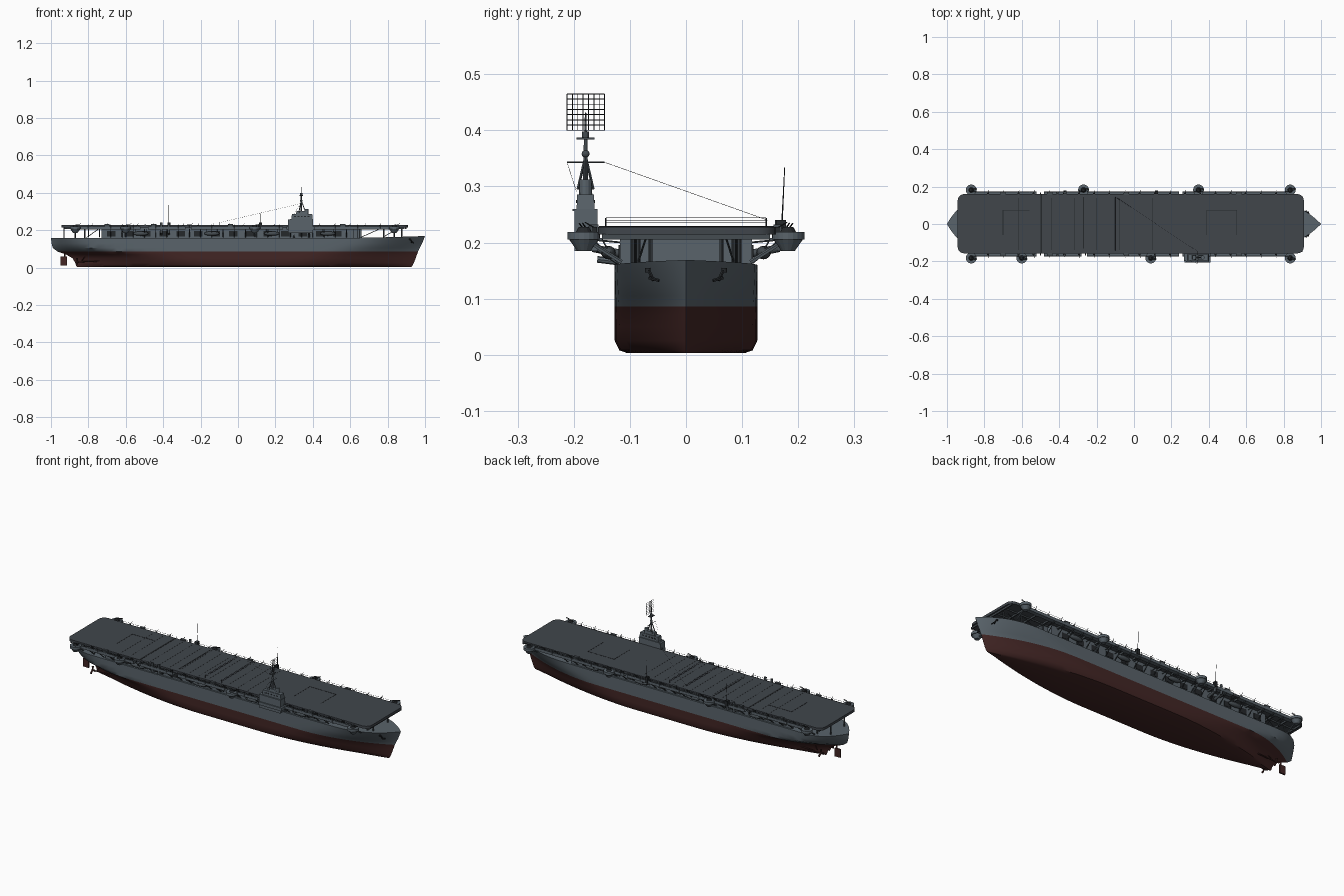
import bpy
import bmesh
from math import pi, cos, sin
from mathutils import Vector, Matrix

cube = bpy.data.objects.get("Cube")
if cube:
    bpy.data.objects.remove(cube, do_unlink=True)


def material(name, rgb):
    m = bpy.data.materials.new(name)
    m.use_nodes = True
    m.diffuse_color = (*rgb, 1)
    bsdf = m.node_tree.nodes["Principled BSDF"]
    bsdf.inputs["Base Color"].default_value = (*rgb, 1)
    bsdf.inputs["Roughness"].default_value = 0.7
    return m


GREY = material("hull grey", (0.10, 0.125, 0.145))
DECK = material("deck blue grey", (0.052, 0.061, 0.071))
RED = material("bottom red", (0.055, 0.019, 0.018))
DARK = material("dark fittings", (0.018, 0.021, 0.024))
STEEL = material("fitting grey", (0.06, 0.073, 0.083))


class Part:
    """Collects primitives into one named object."""

    def __init__(self, name, *mats):
        self.name, self.mats, self.bm = name, mats, bmesh.new()

    def box(self, x0, x1, y0, y1, z0, z1, taper=1.0):
        made = bmesh.ops.create_cube(self.bm, size=1)["verts"]
        for v in made:
            k = taper if v.co.z > 0 else 1
            v.co = Vector(((x0 + x1) / 2 + v.co.x * k * (x1 - x0),
                           (y0 + y1) / 2 + v.co.y * k * (y1 - y0),
                           z0 if v.co.z < 0 else z1))
        return made

    def rod(self, a, b, r, r2=None, sides=5):
        a, b = Vector(a), Vector(b)
        d = b - a
        mat = Matrix.Translation((a + b) / 2) @ d.to_track_quat("Z", "Y").to_matrix().to_4x4()
        bmesh.ops.create_cone(self.bm, cap_ends=True, segments=sides, radius1=r,
                              radius2=r if r2 is None else r2, depth=d.length, matrix=mat)

    def post(self, x, y, z0, z1, r, r2=None, sides=12):
        self.rod((x, y, z0), (x, y, z1), r, r2, sides)

    def ball(self, p, size):
        mat = Matrix.Translation(p) @ Matrix.Diagonal((*size, 1))
        bmesh.ops.create_uvsphere(self.bm, u_segments=14, v_segments=8, radius=1, matrix=mat)

    def done(self, smooth=False):
        bmesh.ops.recalc_face_normals(self.bm, faces=self.bm.faces)
        mesh = bpy.data.meshes.new(self.name)
        self.bm.to_mesh(mesh)
        self.bm.free()
        ob = bpy.data.objects.new(self.name, mesh)
        bpy.context.collection.objects.link(ob)
        for m in self.mats:
            mesh.materials.append(m)
        if smooth:
            bpy.ops.object.select_all(action="DESELECT")
            ob.select_set(True)
            bpy.context.view_layer.objects.active = ob
            bpy.ops.object.shade_smooth_by_angle(angle=0.6)
        return ob


# Hull levels: height, stern x, bow x, half beam, stern taper, bow taper, fullness
LEVELS = [
    (.003, -.86, .925, .105, .75, .75, 1.7),
    (.008, -.865, .932, .119, .70, .70, 1.8),
    (.025, -.87, .94, .127, .65, .65, 1.9),
    (.05, -.885, .95, .127, .60, .60, 1.9),
    (.07, -.92, .957, .127, .50, .55, 2),
    (.086, -.965, .963, .127, .35, .50, 2),
    (.105, -.99, .972, .127, .26, .45, 2.2),
    (.13, -.997, .985, .127, .22, .40, 2.5),
    (.158, -1, 1, .127, .20, .35, 2.8)]
STATIONS = 48


def ease(t, p):
    return 1 - (1 - min(max(t, 0), 1)) ** p


hull = Part("hull", GREY, RED)
rows = []
for i, (z, xs, xb, half, ls, lb, p) in enumerate(LEVELS):
    sides = {1: [], -1: []}
    for k in range(STATIONS + 1):
        x = xs + (xb - xs) * (1 - cos(pi * k / STATIONS)) / 2
        y = half * ease((x - xs) / ls, p) * ease((xb - x) / lb, p)
        rise = 0.011 * max(0, (x - .45) / .55) ** 2 if i == len(LEVELS) - 1 else 0
        for s in sides:
            sides[s].append(hull.bm.verts.new((x, s * y, z + rise)))
    rows.append(sides)


def strip(a, b, index):
    for k in range(STATIONS):
        hull.bm.faces.new((a[k], a[k + 1], b[k + 1], b[k])).material_index = index


for i in range(len(rows) - 1):
    for s in (1, -1):
        strip(rows[i][s], rows[i + 1][s], 1 if LEVELS[i + 1][0] < .09 else 0)
strip(rows[0][1], rows[0][-1], 1)
strip(rows[-1][1], rows[-1][-1], 0)
bmesh.ops.remove_doubles(hull.bm, verts=hull.bm.verts, dist=1e-5)
hull.done(True)

# Rudder, shafts and propellers
rudder = Part("rudder", RED)
rudder.box(-.95, -.915, -.004, .004, .012, .058)
rudder.post(-.925, 0, .05, .09, .004)
rudder.done()
screws = Part("propellers", RED)
for s in (1, -1):
    y = s * .045
    screws.rod((-.86, y, .03), (-.68, y, .037), .003, sides=8)
    screws.rod((-.84, y, .03), (-.81, y * .6, .07), .002)
    screws.rod((-.868, y, .03), (-.85, y, .03), .003, .005, 8)
    for k in range(3):
        a = 2 * pi * k / 3
        screws.rod((-.86, y, .03), (-.86, y + .021 * sin(a), .03 + .021 * cos(a)), .003, .006)
screws.done()

# Hangar with dark openings
hangar = Part("hangar", GREY)
hangar.box(-.73, .62, -.118, .118, .155, .216)
hangar.box(.62, .66, -.09, .09, .155, .216)
hangar.done()
openings = Part("hangar_openings", DARK)
for s in (1, -1):
    for k in range(14):
        x = -.70 + k * .093
        y = s * .1185
        openings.box(x, x + .045, y - .002, y + .002, .167, .196)
openings.done()

# Flight deck
deck = Part("flight_deck", DECK)
deck.box(-.943, .908, -.157, .16, .214, .228)
corners = [e for e in deck.bm.edges if abs(e.verts[0].co.z - e.verts[1].co.z) > .01]
bmesh.ops.bevel(deck.bm, geom=corners, offset=.035, segments=5, affect="EDGES", profile=.5)
deck.done(True)

# Elevator outlines and deck seams
lines = Part("deck_lines", DARK)
for x0, x1, xv in ((-.70, -.56, -.70), (.39, .55, .55)):
    lines.box(x0, x1, .072, .076, .2275, .2287)
    lines.box(xv - .002, xv + .002, -.06, .076, .2275, .2287)
lines.box(.388, .391, -.06, .076, .2275, .2287)
lines.box(-.499, -.491, -.155, .158, .2275, .229)
lines.box(-.273, -.267, -.13, .145, .2275, .229)
for k in range(14):
    x = -.62 + k * .06
    lines.box(x, x + .0012, -.14, .14, .2275, .2285)
lines.done()

# Crash barrier wires
barrier = Part("barrier_wires", DARK)
for x in (-.1, .0):
    for s in (1, -1):
        barrier.rod((x, s * .143, .226), (x, s * .143, .244), .0012)
    for z in (.235, .240, .244):
        barrier.rod((x, -.143, z), (x, .143, z), .0005, sides=4)
barrier.done()

# Deck supports over bow and stern
beams = Part("deck_beams", STEEL)
for k in range(24):
    x = -.92 + k * .079
    beams.box(x - .003, x + .003, -.15, .15, .205, .215)
for y in (-.1, -.035, .035, .1):
    beams.box(-.93, -.73, y - .002, y + .002, .207, .215)
    beams.box(.62, .89, y - .002, y + .002, .207, .215)
for s in (1, -1):
    for x, y in ((-.93, .06), (-.87, .09), (-.82, .105), (.65, .095), (.78, .085), (.875, .063)):
        beams.post(x, s * y, .155, .215, .0035, sides=8)
    beams.rod((.66, s * .09, .163), (.77, s * .09, .212), .002)
    beams.rod((.78, s * .085, .165), (.86, s * .07, .212), .002)
    beams.rod((-.81, s * .105, .16), (-.74, s * .11, .21), .002)
beams.done()

# Side galleries, brackets and rails
gallery = Part("side_galleries", GREY)
rails = Part("gallery_rails", STEEL)
brackets = Part("gallery_brackets", STEEL)
for s in (1, -1):
    for x0, x1 in ((-.86, -.52), (-.48, -.28), (-.25, .24), (.26, .84)):
        y0, y1 = sorted((s * .15, s * .173))
        gallery.box(x0, x1, y0, y1, .204, .208)
        y0, y1 = sorted((s * .171, s * .173))
        gallery.box(x0, x1, y0, y1, .204, .22)
        rails.rod((x0, s * .173, .228), (x1, s * .173, .228), .0007, sides=4)
    for k in range(27):
        x = -.80 + k * .06
        rails.rod((x, s * .173, .21), (x, s * .173, .23), .0007, sides=4)
        if x < .65:
            brackets.rod((x, s * .118, .163), (x, s * .168, .205), .0022)
            brackets.rod((x, s * .118, .2), (x, s * .168, .205), .0018)
gallery.done()
rails.done()
brackets.done()

# Gun tubs with mounts, and light guns along the galleries
tubs = Part("gun_tubs", GREY)
guns = Part("guns", DARK)
for s, places in ((1, (-.87, -.27, .345, .835)), (-1, (-.87, -.6, .09, .835))):
    y = s * .182
    for x in places:
        tubs.post(x, y, .205, .219, .029, sides=20)
        tubs.post(x, y, .185, .205, .012, .026, 16)
        tubs.rod((x, s * .115, .165), (x, y, .207), .004)
        guns.post(x, y, .219, .228, .014, .009)
        for d in (-.003, .003):
            guns.rod((x, y + d, .227), (x + .03, y + d + s * .005, .234), .0014)
    for k in range(20):
        x = -.78 + k * .081
        guns.box(x - .005, x + .005, s * .163 - .004, s * .163 + .004, .207, .228)
        guns.rod((x, s * .163, .226), (x + .004, s * .18, .236), .0012)
tubs.done()
guns.done()

# Boats, exhaust stacks and lockers beneath and beside the deck
boats = Part("boats_and_rafts", STEEL)
stacks = Part("exhaust_stacks", STEEL)
for s in (1, -1):
    for x in (-.52, -.14, .18, .48):
        boats.ball((x, s * .138, .182), (.042, .013, .012))
        for d in (-.03, .03):
            boats.rod((x + d, s * .138, .185), (x + d, s * .15, .206), .0015)
    for x in (-.41, -.37):
        stacks.post(x, s * .166, .185, .24, .007)
        stacks.rod((x, s * .115, .18), (x, s * .166, .19), .007, sides=12)
    for x in (-.7, -.45, -.04, .56):
        stacks.box(x - .014, x + .014, s * .163 - .007, s * .163 + .007, .206, .232)
boats.done(True)
stacks.done(True)

# Anchors
anchors = Part("anchors", DARK)
for s in (1, -1):
    anchors.rod((.925, s * .066, .15), (.928, s * .058, .132), .003)
    anchors.rod((.932, s * .066, .137), (.938, s * .048, .132), .003)
    anchors.post(.92, s * .068, .147, .155, .005)
anchors.done()

# Island tower
Y = -.179
island = Part("island", GREY)
island.box(.27, .41, -.205, -.157, .202, .219)
island.box(.268, .40, -.199, -.158, .185, .258)
island.box(.285, .40, -.195, -.163, .258, .286, .94)
island.box(.31, .37, -.191, -.167, .286, .302, .9)
island.box(.278, .402, -.202, -.158, .256, .26)
island.post(.367, Y, .286, .312, .011)
island.rod((.3, -.158, .17), (.3, -.118, .165), .006, sides=8)
island.rod((.38, -.165, .195), (.38, -.118, .165), .006, sides=8)
island.done()
windows = Part("island_windows", DARK)
for s in (1, -1):
    for k in range(5):
        y = Y + s * .0157
        x = .30 + k * .018
        windows.box(x, x + .01, y - .001, y + .001, .27, .276)
windows.done()

# Tripod mast with yard and platforms
mast = Part("mast", STEEL)
mast.post(.338, Y, .29, .385, .005, .003)
mast.post(.338, Y, .385, .432, .0025, .0012)
for s in (1, -1):
    mast.rod((.325, Y + s * .014, .295), (.337, Y, .355), .0025)
mast.rod((.362, Y, .295), (.339, Y, .355), .0025)
mast.ball((.338, Y, .358), (.007, .007, .007))
mast.box(.328, .348, Y - .016, Y + .016, .384, .387)
mast.post(.338, Y, .387, .398, .006)
mast.rod((.338, -.212, .343), (.338, -.145, .343), .0013)
mast.done()

# Search radar lattice
radar = Part("radar_lattice", DARK)
for k in range(8):
    y = -.212 + k * .067 / 7
    radar.rod((.345, y, .4), (.345, y, .465), .0008, sides=4)
    z = .4 + k * .065 / 7
    radar.rod((.345, -.212, z), (.345, -.145, z), .0008, sides=4)
radar.done()

# Aerial wires and whip masts
aerials = Part("aerials", DARK)
aerials.rod((.338, -.145, .343), (-.1, .145, .24), .0004, sides=4)
aerials.rod((.338, -.212, .343), (.30, -.195, .29), .0004, sides=4)
for x in (-.37, .12):
    aerials.rod((x, .17, .21), (x, .176, .335), .0016, .0008)
    aerials.box(x - .008, x + .008, .16, .178, .21, .24)
aerials.done()
